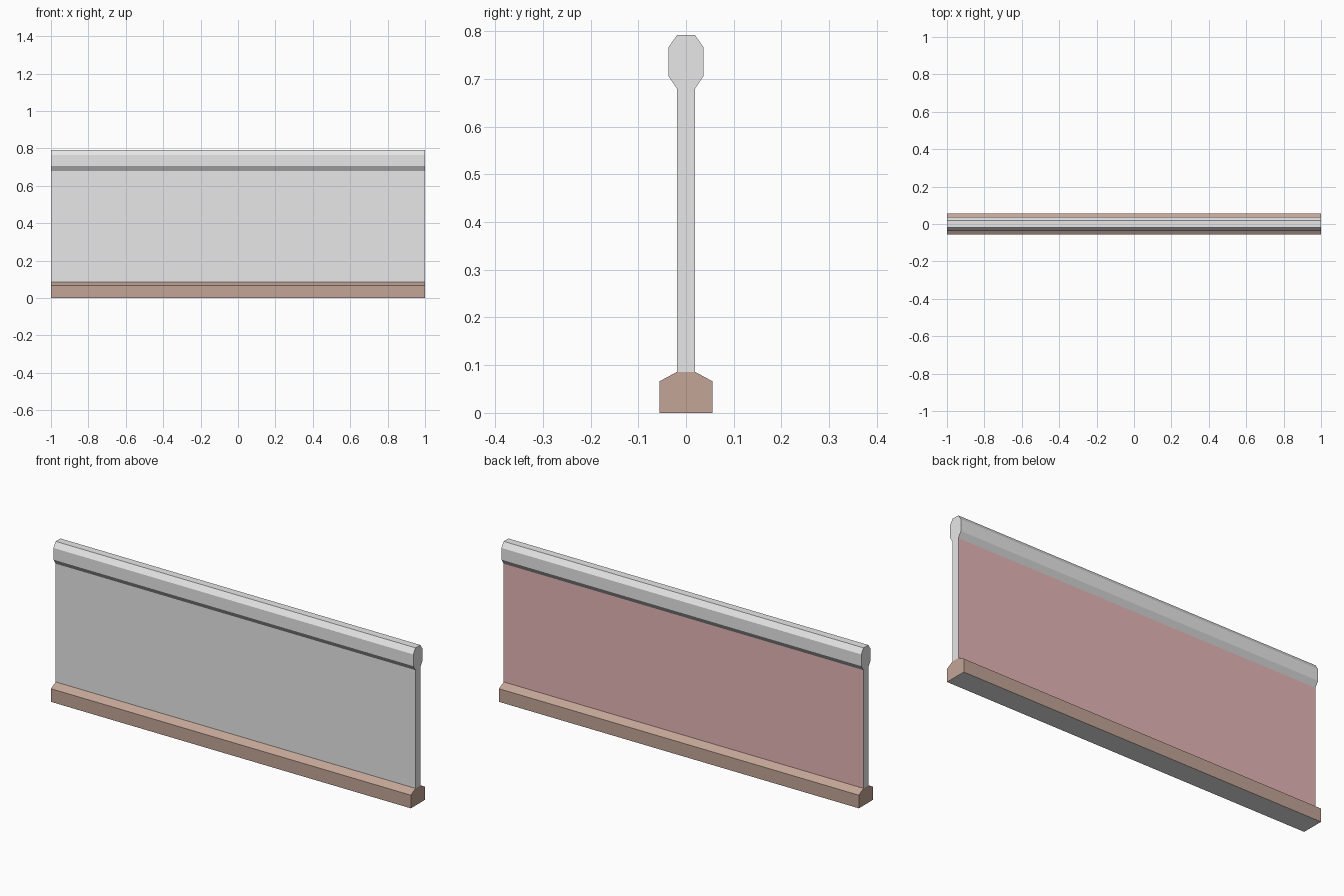
import bpy, bmesh

if "Cube" in bpy.data.objects:
    bpy.data.objects.remove(bpy.data.objects["Cube"])


def material(name, rgb):
    m = bpy.data.materials.new(name)
    m.diffuse_color = (*rgb, 1)
    m.use_nodes = True
    m.node_tree.nodes["Principled BSDF"].inputs["Base Color"].default_value = m.diffuse_color
    return m


GREY = material("light grey", (0.8, 0.8, 0.8))
BROWN = material("brown trim", (0.546, 0.376, 0.309))
PINK = material("dusty pink", (0.8, 0.473, 0.479))


def extrude_profile(name, half, mats, rule=None, open_top=False, open_bottom=False):
    """Sweep a mirrored (y, z) half profile, listed bottom to top, along x."""
    profile = half + [(-y, z) for y, z in reversed(half)]
    n = len(profile)
    bm = bmesh.new()
    left, right = ([bm.verts.new((x, y, z)) for y, z in profile] for x in (-1, 1))
    bm.faces.new(left)
    bm.faces.new(right)
    for i in range(n):
        # leave out the faces hidden where parts meet
        if (open_top and i == len(half) - 1) or (open_bottom and i == n - 1):
            continue
        j = (i + 1) % n
        bm.faces.new((left[i], left[j], right[j], right[i]))
    # orient everything outward from the part's middle (all parts are convex)
    mid = sum((v.co for v in bm.verts), left[0].co * 0) / len(bm.verts)
    for f in bm.faces:
        f.normal_update()
        if f.normal.dot(f.calc_center_median() - mid) < 0:
            f.normal_flip()
            f.normal_update()
        if rule:
            f.material_index = rule(f.normal)
    mesh = bpy.data.meshes.new(name)
    bm.to_mesh(mesh)
    bm.free()
    for m in mats:
        mesh.materials.append(m)
    obj = bpy.data.objects.new(name, mesh)
    bpy.context.collection.objects.link(obj)
    return obj


# Brown skirting with a plain grey underside
extrude_profile("base_rail", [(0.056, 0), (0.056, 0.066), (0.019, 0.086)],
                [BROWN, GREY], lambda n: 1 if n.z < -0.9 else 0, open_top=True)

# Thin wall: pink on the back, grey elsewhere
extrude_profile("wall_panel", [(0.019, 0.086), (0.019, 0.68)],
                [GREY, PINK], lambda n: 1 if n.y > 0.9 else 0,
                open_top=True, open_bottom=True)

# Chamfered handrail on top
extrude_profile("top_rail", [(0.019, 0.68), (0.037, 0.707), (0.037, 0.766), (0.019, 0.792)],
                [GREY], open_bottom=True)
